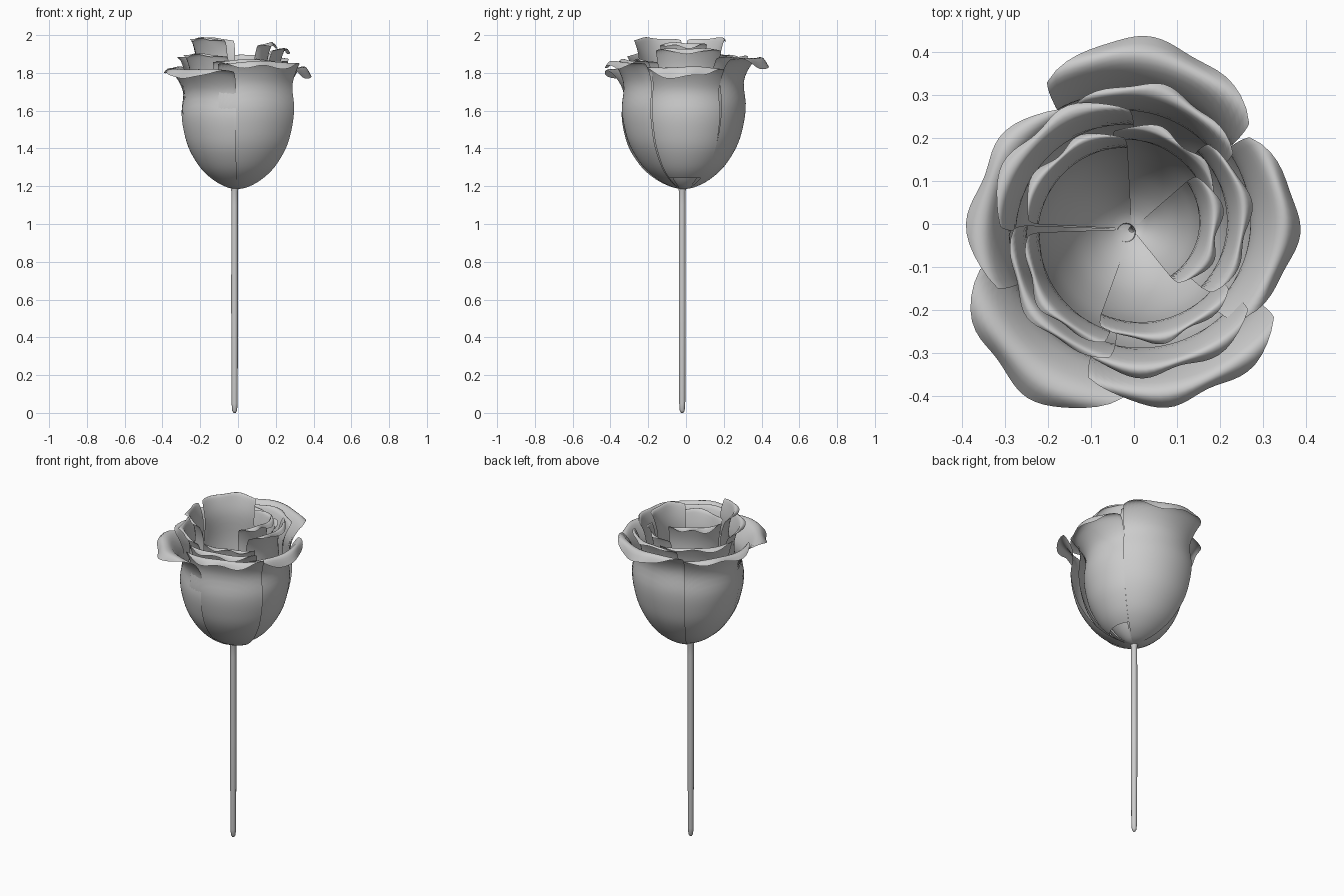
import bpy, math
from mathutils import Vector

if "Cube" in bpy.data.objects:
    bpy.data.objects.remove(bpy.data.objects["Cube"])

CX, CY = -0.005, -0.012     # bloom axis
BODY = [(0.03, 1.185), (0.2, 1.197), (0.43, 1.235), (0.66, 1.3), (0.86, 1.4),
        (0.96, 1.5), (1.0, 1.6), (0.97, 1.72)]


def spline(pts, t):
    """Catmull-Rom point through pts, t in 0..1"""
    n = len(pts) - 1
    f = min(max(t, 0), 1) * n
    i = min(int(f), n - 1)
    f -= i
    p = [Vector(pts[min(max(i + k, 0), n)]) for k in (-1, 0, 1, 2)]
    return 0.5 * (2 * p[1] + (p[2] - p[0]) * f
                  + (2 * p[0] - 5 * p[1] + 4 * p[2] - p[3]) * f * f
                  + (3 * p[1] - p[0] - 3 * p[2] + p[3]) * f ** 3)


def make_mesh(name, verts, faces):
    me = bpy.data.meshes.new(name)
    me.from_pydata(verts, [], faces)
    me.update()
    for p in me.polygons:
        p.use_smooth = True
    ob = bpy.data.objects.new(name, me)
    bpy.context.collection.objects.link(ob)
    return ob


def petal(name, ang, half, wall, lip, top, drop, start=0.0, wave=0.01):
    """One cupped petal sheet with a rolled-out, wavy lip"""
    k = (top - 0.12 - 1.185) / (1.72 - 1.185)
    prof = [(r * wall, 1.185 + (z - 1.185) * k) for r, z in BODY]
    prof += [(wall + (lip - wall) * 0.35, top - 0.02),
             (wall + (lip - wall) * 0.72, top), (lip, top - drop)]
    nu, nv = 24, 36
    verts, faces = [], []
    for j in range(nv + 1):
        for i in range(nu + 1):
            u = 2 * i / nu - 1
            end = 1 - 0.17 * abs(u) ** 3
            v = start + (end - start) * j / nv
            r, z = spline(prof, v)
            w = max(0, (v - 0.7) / 0.3) ** 2
            r += 0.014 * u * min(1, v * 2.5) + wave * (math.cos(6 * u + ang) - 0.5) * w
            z += (wave * math.sin(5 * u + ang) - 0.03 * u * u) * w
            a = math.radians(ang + half * u * (1 - 0.25 * w))
            verts.append((CX + r * math.cos(a), CY + r * math.sin(a), z))
    row = nu + 1
    for j in range(nv):
        for i in range(nu):
            a = j * row + i
            faces.append((a, a + 1, a + row + 1, a + row))
    return make_mesh(name, verts, faces)


# petals: angle, half width, wall radius, lip radius, top z, lip drop, start
LAYERS = {
    "outer_petal": [(81, 41, 0.325, 0.445, 1.88, 0.05, 0),
                    (160, 46, 0.287, 0.38, 1.83, 0.02, 0),
                    (231, 38, 0.315, 0.455, 1.82, 0.04, 0),
                    (291, 39, 0.335, 0.425, 1.86, 0.03, 0),
                    (358, 42, 0.285, 0.388, 1.83, 0.05, 0.22)],
    "middle_petal": [(135, 46, 0.265, 0.33, 1.89, 0.01, 0),
                     (75, 40, 0.28, 0.34, 1.89, 0.01, 0),
                     (5, 45, 0.23, 0.28, 1.93, 0.02, 0),
                     (285, 42, 0.29, 0.35, 1.87, 0.02, 0),
                     (220, 42, 0.265, 0.315, 1.90, 0.01, 0)],
    "inner_petal": [(135, 42, 0.21, 0.255, 1.985, 0.02, 0),
                    (60, 42, 0.205, 0.24, 1.90, 0.0, 0),
                    (355, 46, 0.16, 0.21, 1.96, 0.02, 0),
                    (290, 40, 0.23, 0.275, 1.87, 0.01, 0),
                    (220, 38, 0.235, 0.28, 1.985, 0.01, 0)],
}
for name, rows in LAYERS.items():
    for n, row in enumerate(rows):
        petal(f"{name}_{n + 1}", *row)

# stem: lathed rod with a rounded foot
prof = [(0.006, 0.0), (0.013, 0.012), (0.016, 0.05), (0.018, 0.6),
        (0.017, 1.1), (0.017, 1.17), (0.022, 1.195)]
S = 16
verts = [(-0.018 + r * math.cos(2 * math.pi * i / S),
          -0.02 + r * math.sin(2 * math.pi * i / S), z)
         for r, z in prof for i in range(S)]
faces = [(j * S + i, j * S + (i + 1) % S, (j + 1) * S + (i + 1) % S, (j + 1) * S + i)
         for j in range(len(prof) - 1) for i in range(S)]
faces.append(tuple(reversed(range(S))))
make_mesh("stem", verts, faces)
